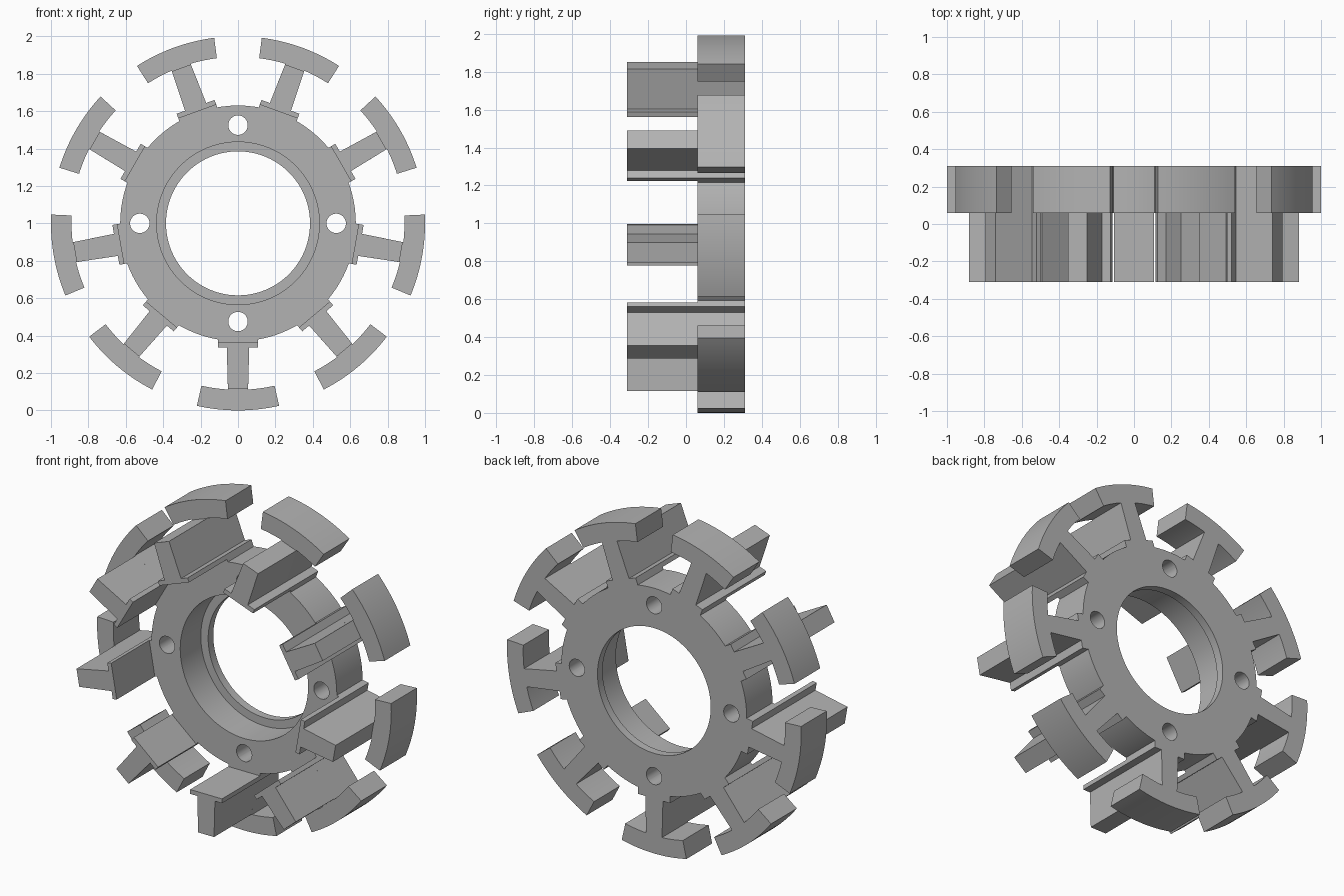
import bpy, bmesh
from math import sin, cos, radians, pi
from mathutils import Vector

old = bpy.data.objects.get("Cube")
if old:
    bpy.data.objects.remove(old, do_unlink=True)

GREY = (0.45, 0.45, 0.45, 1)
steel = bpy.data.materials.new("plain grey")
steel.use_nodes = True
steel.diffuse_color = GREY
steel.node_tree.nodes["Principled BSDF"].inputs["Base Color"].default_value = GREY

FRONT, MID, BACK = -0.31, 0.06, 0.31
TEETH = 9
CENTRE = Vector((0, 0, 1))


def finish(name, bm):
    bmesh.ops.recalc_face_normals(bm, faces=bm.faces)
    mesh = bpy.data.meshes.new(name)
    bm.to_mesh(mesh)
    bm.free()
    mesh.materials.append(steel)
    obj = bpy.data.objects.new(name, mesh)
    bpy.context.collection.objects.link(obj)
    return obj


def smooth(obj):
    bpy.ops.object.select_all(action='DESELECT')
    obj.select_set(True)
    bpy.context.view_layer.objects.active = obj
    bpy.ops.object.shade_smooth_by_angle(angle=radians(30))


def prism(name, outline, y0, y1, angle):
    """Extrude a (tangent, radius) outline along y, turned to the given angle."""
    out = Vector((cos(angle), 0, sin(angle)))
    side = Vector((-sin(angle), 0, cos(angle)))
    bm = bmesh.new()
    face = bm.faces.new([bm.verts.new(CENTRE + side * t + out * r + Vector((0, y0, 0)))
                         for t, r in outline])
    extruded = bmesh.ops.extrude_face_region(bm, geom=[face])["geom"]
    bmesh.ops.translate(bm, vec=(0, y1 - y0, 0),
                        verts=[v for v in extruded if isinstance(v, bmesh.types.BMVert)])
    obj = finish(name, bm)
    smooth(obj)
    return obj


def mirrored(half):
    return half + [(-t, r) for t, r in reversed(half)]


def arc(radius, a0, a1, steps):
    angles = [radians(a0 + (a1 - a0) * i / steps) for i in range(steps + 1)]
    return [(radius * sin(a), radius * cos(a)) for a in angles]


# Hub ring with a stepped bore, turned from a closed (radius, y) profile
profile = [(0.63, MID), (0.63, BACK), (0.385, BACK), (0.385, 0.26), (0.435, 0.26), (0.435, MID)]
SEG = 96
bm = bmesh.new()
rings = [[bm.verts.new(CENTRE + Vector((r * cos(2 * pi * i / SEG), y, r * sin(2 * pi * i / SEG))))
          for r, y in profile] for i in range(SEG)]
for a, b in zip(rings, rings[1:] + rings[:1]):
    for k in range(len(profile)):
        n = (k + 1) % len(profile)
        bm.faces.new((a[k], a[n], b[n], b[k]))
hub = finish("hub_ring", bm)

# Four bolt holes through the hub
HOLE = [(0.052 * cos(2 * pi * i / 32), 0.525 + 0.052 * sin(2 * pi * i / 32)) for i in range(32)]
for q in range(4):
    cutter = prism("bolt_hole_cutter", HOLE, MID - 0.1, BACK + 0.1, q * pi / 2)
    cutter.hide_render = True
    mod = hub.modifiers.new("bolt_hole", 'BOOLEAN')
    mod.operation, mod.solver, mod.object = 'DIFFERENCE', 'EXACT', cutter
    bpy.context.view_layer.objects.active = hub
    bpy.ops.object.modifier_apply(modifier=mod.name)
    bpy.data.objects.remove(cutter, do_unlink=True)
smooth(hub)

# Tooth outlines: rear plate with curved shoe, and front bar with a flat foot
SHOE = 12.7
foot_to_stem = [(0.108, 0.663), (0.06, 0.663)]
plate = mirrored([(0.108, 0.59)] + foot_to_stem + [(0.054, 0.888)]
                 + arc(0.89, 4.5, SHOE, 6) + arc(1.0, SHOE, 0.5, 8))
bar = mirrored([(0.108, 0.636)] + foot_to_stem + [(0.054, 0.885)])

for i in range(TEETH):
    angle = -pi / 2 + 2 * pi * i / TEETH
    prism(f"tooth_plate_{i + 1}", plate, MID, BACK, angle)
    prism(f"tooth_bar_{i + 1}", bar, FRONT, MID, angle)
